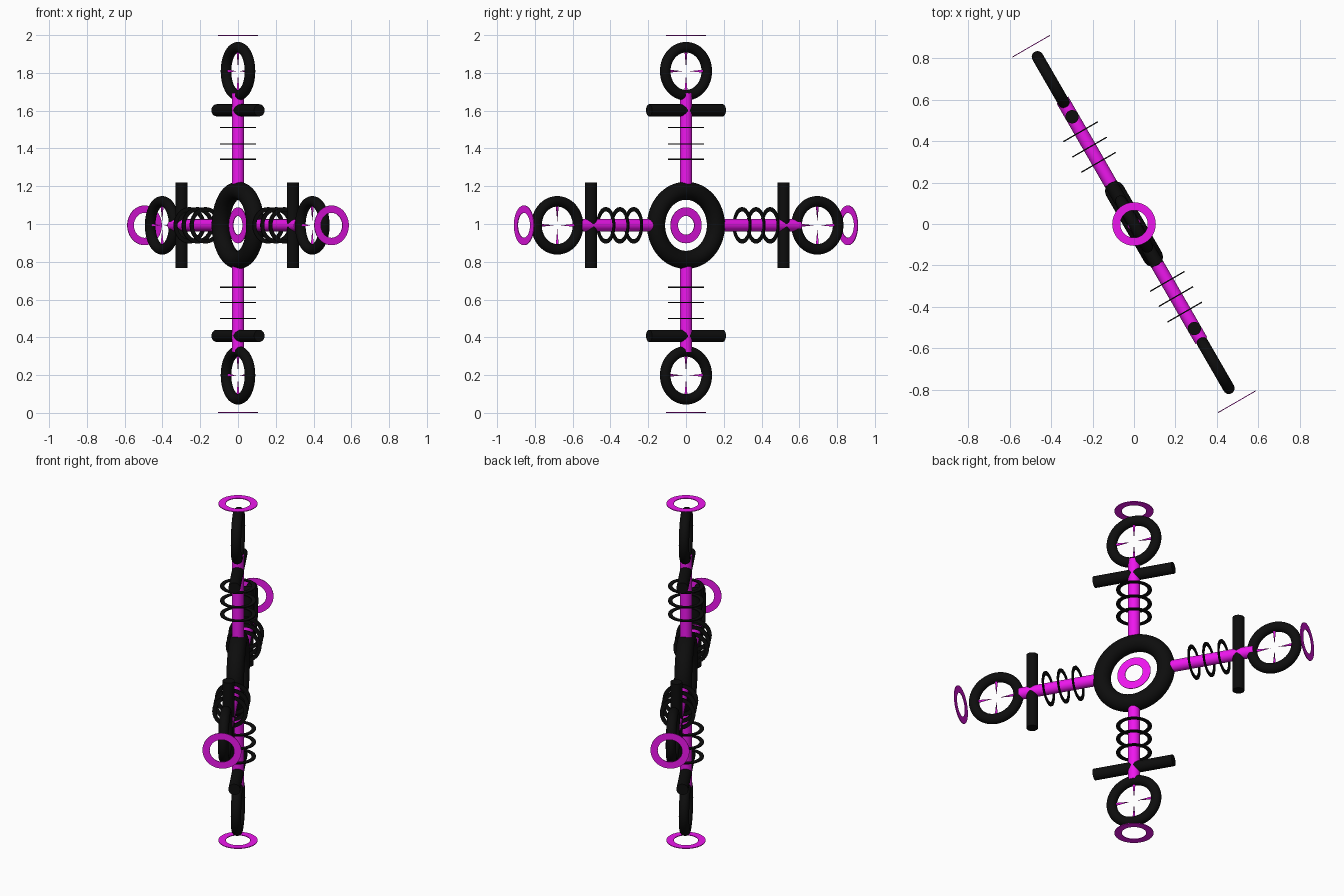
import bpy, math
from mathutils import Vector, Matrix

if "Cube" in bpy.data.objects:
    bpy.data.objects.remove(bpy.data.objects["Cube"])


def material(name, rgb):
    m = bpy.data.materials.new(name)
    m.diffuse_color = (*rgb, 1)
    m.use_nodes = True
    m.node_tree.nodes["Principled BSDF"].inputs["Base Color"].default_value = m.diffuse_color
    return m


BLACK = material("black", (0.004, 0.004, 0.004))
PINK = material("magenta", (0.85, 0.008, 0.85))

# The whole cross lies in one upright plane, turned 30 degrees about z
CENTRE = Vector((0, 0, 0.993))
SIDE = Vector((-0.5, math.sqrt(0.75), 0))
UP = Vector((0, 0, 1))
NORMAL = SIDE.cross(UP)


def finish(name, mat, pos, axis):
    ob = bpy.context.object
    ob.name = name
    ob.data.materials.append(mat)
    ob.matrix_world = Matrix.Translation(pos) @ axis.to_track_quat('Z', 'Y').to_matrix().to_4x4()
    bpy.ops.object.shade_smooth_by_angle(angle=math.radians(40))
    return ob


def rod(name, mat, a, b, r1, r2=None):
    r2 = r1 if r2 is None else r2
    bpy.ops.mesh.primitive_cone_add(vertices=32, radius1=r1, radius2=r2, depth=(b - a).length)
    return finish(name, mat, (a + b) / 2, (b - a).normalized())


def torus(name, mat, pos, axis, major, minor):
    bpy.ops.mesh.primitive_torus_add(major_radius=major, minor_radius=minor,
                                     major_segments=64, minor_segments=24)
    return finish(name, mat, pos, axis)


def washer(name, mat, pos, axis, outer, inner, thick=0.004):
    # Flat ring: a square-section torus squashed into a thin band
    n, h = 64, thick / 2
    prof = [(outer, -h), (outer, h), (inner, h), (inner, -h)]
    verts = [(r * math.cos(i * math.tau / n), r * math.sin(i * math.tau / n), z)
             for i in range(n) for r, z in prof]
    faces = [(i * 4 + k, (i + 1) % n * 4 + k, (i + 1) % n * 4 + (k + 1) % 4, i * 4 + (k + 1) % 4)
             for i in range(n) for k in range(4)]
    me = bpy.data.meshes.new(name)
    me.from_pydata(verts, [], faces)
    ob = bpy.data.objects.new(name, me)
    bpy.context.collection.objects.link(ob)
    bpy.ops.object.select_all(action='DESELECT')
    bpy.context.view_layer.objects.active = ob
    ob.select_set(True)
    return finish(name, mat, pos, axis)


# Hub
torus("hub_ring", BLACK, CENTRE, NORMAL, 0.183, 0.048)
washer("hub_inner_ring", PINK, CENTRE, NORMAL, 0.095, 0.05)


def arm(label, d, rings, bar, loop, tip, shaft_end):
    across = NORMAL.cross(d)
    at = lambda t: CENTRE + d * t
    rod(label + "_shaft", PINK, at(0.19), at(shaft_end), 0.0325)
    for i, t in enumerate(rings):
        washer(f"{label}_coil_{i + 1}", BLACK, at(t), d, 0.096, 0.074, 0.006)
    rod(label + "_crossbar", BLACK, at(bar) - across * 0.226, at(bar) + across * 0.226, 0.032)
    torus(label + "_loop", BLACK, at(loop), NORMAL, 0.127, 0.028)
    # Needles pointing into the loop
    for i, v in enumerate((d, -d, across, -across)):
        rod(f"{label}_needle_{i + 1}", PINK, at(loop) + v * 0.115, at(loop) + v * 0.02, 0.009, 0)
    washer(label + "_tip_ring", PINK, at(tip), d, 0.105, 0.066)


arm("top", UP, (0.35, 0.43, 0.517), 0.609, 0.816, 1.005, 0.70)
arm("bottom", -UP, (0.328, 0.408, 0.493), 0.585, 0.794, 0.991, 0.67)
arm("back", SIDE, (0.343, 0.428, 0.514), 0.597, 0.803, 0.99, 0.69)
arm("front", -SIDE, (0.32, 0.404, 0.49), 0.582, 0.787, 0.99, 0.65)
